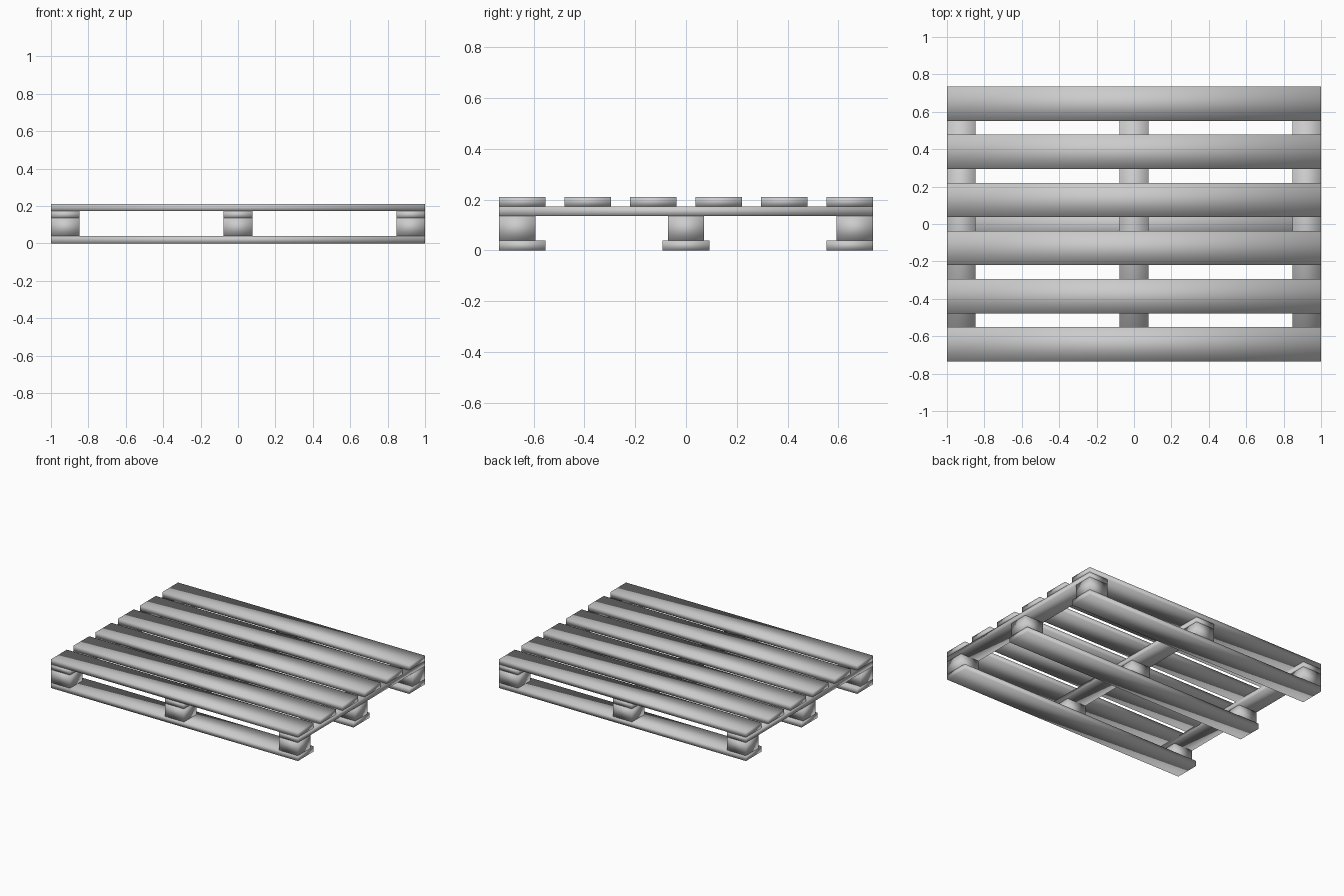
import bpy

if "Cube" in bpy.data.objects:
    bpy.data.objects.remove(bpy.data.objects["Cube"])

HALF_X, HALF_Y = 1.0, 0.735
BOARD_W = 0.183          # width of deck and bottom boards
POST_X, POST_Y = 0.153, 0.143


def box(name, x, y, z0, z1, sx, sy):
    """Smooth-shaded box spanning z0..z1, centred on x, y."""
    bpy.ops.mesh.primitive_cube_add(size=1, location=(x, y, (z0 + z1) / 2))
    ob = bpy.context.object
    ob.name = name
    ob.scale = (sx, sy, z1 - z0)
    bpy.ops.object.transform_apply(location=False, rotation=False, scale=True)
    bpy.ops.object.shade_smooth()
    return ob


edge_y = HALF_Y - BOARD_W / 2

# Six deck boards across the top
for i in range(6):
    y = -edge_y + i * 2 * edge_y / 5
    box(f"deck_board_{i + 1}", 0, y, 0.173, 0.211, 2 * HALF_X, BOARD_W)

for side in (-1, 0, 1):
    # Stringers running front to back under the deck
    x = side * (HALF_X - POST_X / 2)
    box("stringer", x, 0, 0.135, 0.173, POST_X, 2 * HALF_Y)

    # Bottom boards
    box("bottom_board", 0, side * edge_y, 0, 0.039, 2 * HALF_X, BOARD_W)

    # Spacer blocks, flush with the outer edges
    for row in (-1, 0, 1):
        y = row * (HALF_Y - POST_Y / 2)
        box("spacer_block", x, y, 0.039, 0.135, POST_X, POST_Y)
